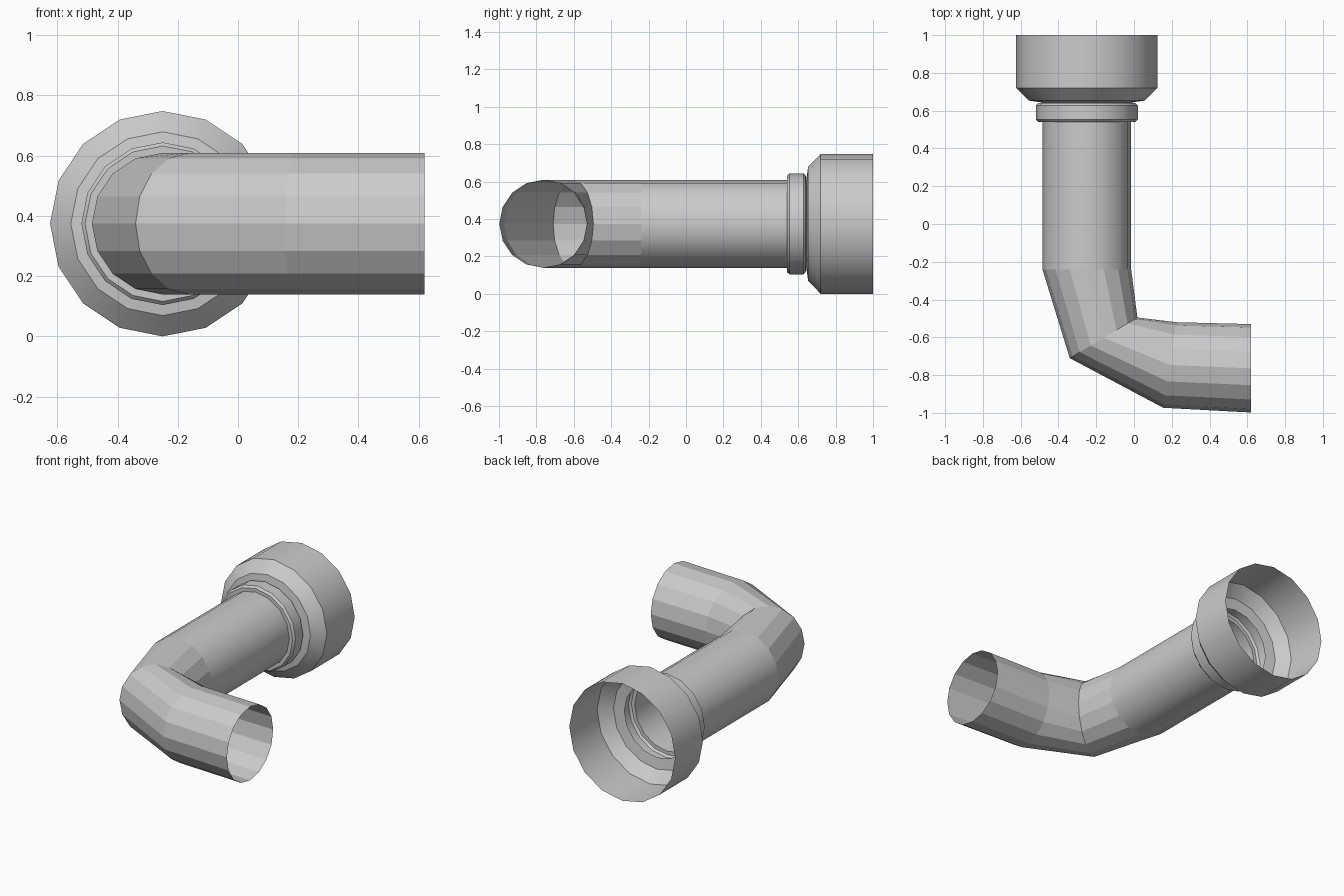
import bpy
from math import cos, sin, tau

if "Cube" in bpy.data.objects:
    bpy.data.objects.remove(bpy.data.objects["Cube"])

SIDES = 16
AXIS_X, AXIS_Z = -0.25, 0.374


def loft(name, rings, smooth):
    """Open tube through rings given as (outer xy, inner xy, vertical radius)."""
    verts, faces = [], []
    for (ox, oy), (ix, iy), rz in rings:
        cx, cy = (ox + ix) / 2, (oy + iy) / 2
        hx, hy = (ix - ox) / 2, (iy - oy) / 2
        for i in range(SIDES):
            a = tau * i / SIDES
            verts.append((cx + hx * cos(a), cy + hy * cos(a), AXIS_Z + rz * sin(a)))
    for k in range(len(rings) - 1):
        for i in range(SIDES):
            j = (i + 1) % SIDES
            a, b = k * SIDES, (k + 1) * SIDES
            faces.append((a + i, b + i, b + j, a + j))
    mesh = bpy.data.meshes.new(name)
    mesh.from_pydata(verts, [], faces)
    obj = bpy.data.objects.new(name, mesh)
    bpy.context.collection.objects.link(obj)
    if smooth:
        bpy.ops.object.select_all(action='DESELECT')
        obj.select_set(True)
        bpy.context.view_layer.objects.active = obj
        bpy.ops.object.shade_smooth_by_angle(angle=0.5)
    return obj


def turned(name, profile):
    """Tube turned about the straight axis from (y, radius) points."""
    return loft(name, [((AXIS_X - r, y), (AXIS_X + r, y), r)
                       for y, r in reversed(profile)], True)


# Straight run with its collar and flared socket
turned("straight_pipe", [(-0.24, 0.235), (0.54, 0.235)])
turned("collar", [(0.54, 0.235), (0.54, 0.258), (0.553, 0.27),
                  (0.628, 0.27), (0.64, 0.258), (0.643, 0.235)])
turned("socket", [(0.643, 0.235), (0.653, 0.305), (0.72, 0.374), (1.0, 0.374)])

# Faceted elbow and short outlet
loft("elbow", [
    ((0.62, -0.998), (0.62, -0.53), 0.235),
    ((0.155, -0.973), (0.225, -0.52), 0.235),
    ((-0.34, -0.71), (0.018, -0.495), 0.235),
    ((-0.485, -0.24), (-0.015, -0.24), 0.235),
][::-1][::-1], False)

# Elbow runs opposite to the turned parts, so check normals point outwards
import bmesh
for obj in bpy.data.objects:
    bm = bmesh.new()
    bm.from_mesh(obj.data)
    bm.normal_update()
    f = max(bm.faces, key=lambda q: q.calc_center_median().z)
    if f.normal.z < 0:
        bmesh.ops.reverse_faces(bm, faces=bm.faces[:])
        bm.to_mesh(obj.data)
    bm.free()
